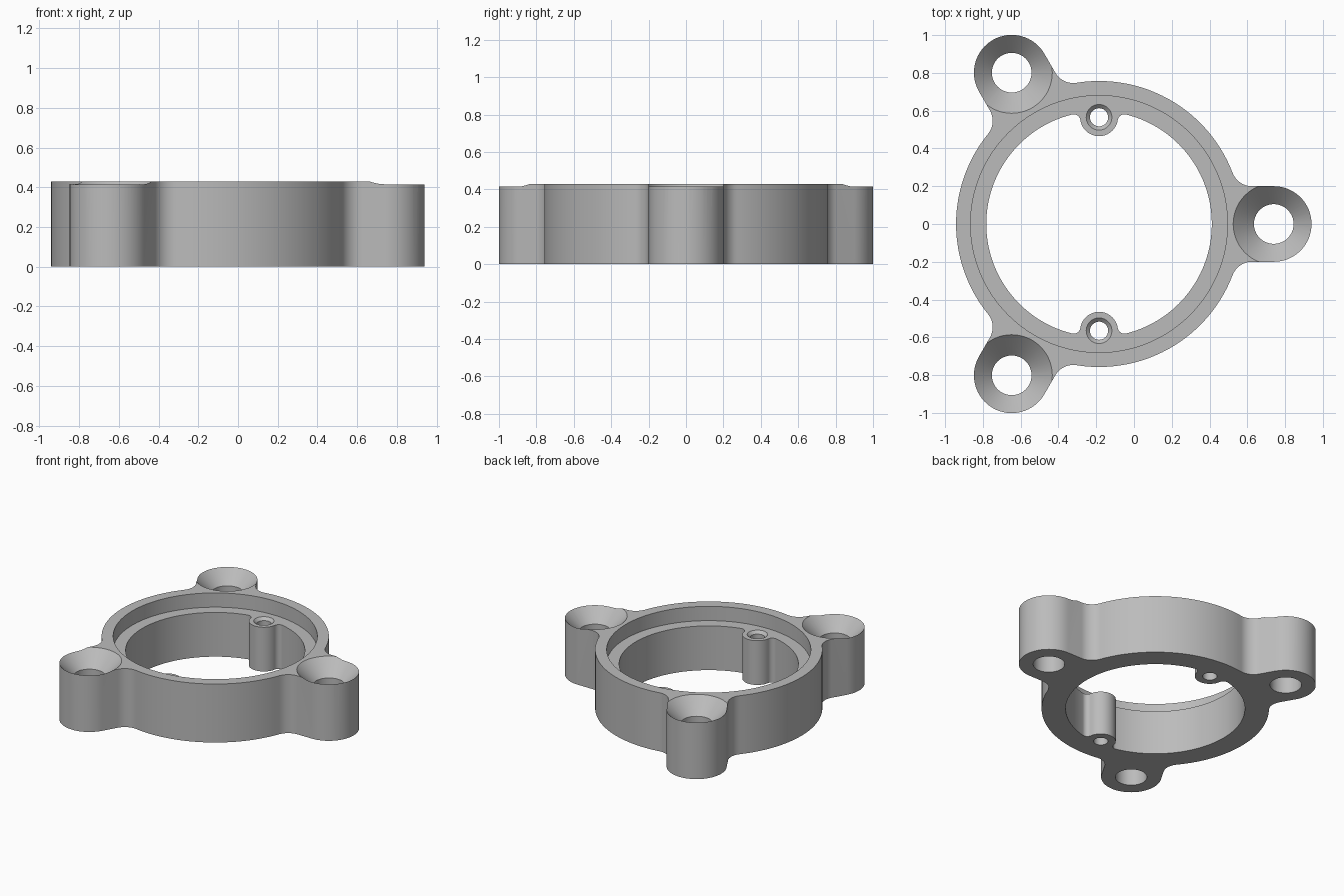
import bpy, bmesh
from math import pi, sin, cos, atan2, sqrt, radians

cube = bpy.data.objects.get("Cube")
if cube:
    bpy.data.objects.remove(cube, do_unlink=True)

# Main dimensions
CX = -0.185                       # ring centre in x
HEIGHT, LEDGE = 0.43, 0.325
R_OUT, R_RECESS, R_IN = 0.757, 0.68, 0.597
EAR_DIST, EAR_R, EAR_FILLET = 0.925, 0.2, 0.11
BOSS_DIST, BOSS_R, BOSS_FILLET = 0.565, 0.1, 0.036

grey = bpy.data.materials.new("plain grey")
grey.use_nodes = True
colour = (0.5, 0.5, 0.5, 1)
grey.diffuse_color = colour
grey.node_tree.nodes["Principled BSDF"].inputs["Base Color"].default_value = colour


def arc(cx, cy, r, a0, a1, n):
    steps = [a0 + (a1 - a0) * i / n for i in range(n + 1)]
    return [(cx + r * cos(a), cy + r * sin(a)) for a in steps]


def repeat(lobe, count, start):
    """Copy a lobe outline around the ring centre."""
    pts = []
    for k in range(count):
        a = start + 2 * pi * k / count
        pts += [(x * cos(a) - y * sin(a), x * sin(a) + y * cos(a)) for x, y in lobe]
    # drop doubled joints
    return [p for i, p in enumerate(pts)
            if abs(p[0] - pts[i - 1][0]) + abs(p[1] - pts[i - 1][1]) > 1e-5]


def make_object(name, bm):
    bmesh.ops.recalc_face_normals(bm, faces=bm.faces[:])
    mesh = bpy.data.meshes.new(name)
    bm.to_mesh(mesh)
    bm.free()
    mesh.materials.append(grey)
    obj = bpy.data.objects.new(name, mesh)
    bpy.context.collection.objects.link(obj)
    return obj


def prism(name, pts, z0, z1):
    bm = bmesh.new()
    face = bm.faces.new([bm.verts.new((x + CX, y, z0)) for x, y in pts])
    top = bmesh.ops.extrude_face_region(bm, geom=[face])["geom"]
    bmesh.ops.translate(bm, vec=(0, 0, z1 - z0),
                        verts=[v for v in top if isinstance(v, bmesh.types.BMVert)])
    return make_object(name, bm)


def turned(name, x, y, profile, n=64):
    """Solid of revolution from (radius, z) pairs."""
    bm = bmesh.new()
    rings = [[bm.verts.new((x + CX + px, y + py, z))
              for px, py in arc(0, 0, r, 0, 2 * pi, n)[:-1]] for r, z in profile]
    for low, high in zip(rings, rings[1:]):
        for i in range(n):
            j = (i + 1) % n
            bm.faces.new((low[i], low[j], high[j], high[i]))
    bm.faces.new(rings[0])
    bm.faces.new(rings[-1])
    return make_object(name, bm)


# Outer outline: ring with three filleted screw ears
fy = EAR_R + EAR_FILLET
fx = sqrt((R_OUT + EAR_FILLET) ** 2 - fy ** 2)
a = atan2(fy, fx)
ear = (arc(fx, -fy, EAR_FILLET, pi - a, pi / 2, 12)
       + arc(EAR_DIST, 0, EAR_R, -pi / 2, pi / 2, 32)
       + arc(fx, fy, EAR_FILLET, 1.5 * pi, pi + a, 12)
       + arc(0, 0, R_OUT, a, 2 * pi / 3 - a, 40))
body = prism("mounting_ring", repeat(ear, 3, 0), 0, HEIGHT)

# Inner outline: bore with two filleted bosses
rho = R_IN - BOSS_FILLET
reach = BOSS_R + BOSS_FILLET
bx = (rho ** 2 + BOSS_DIST ** 2 - reach ** 2) / (2 * BOSS_DIST)
by = sqrt(rho ** 2 - bx ** 2)
b, t = atan2(by, bx), atan2(by, BOSS_DIST - bx)
boss = (arc(bx, -by, BOSS_FILLET, -b, t, 10)
        + arc(BOSS_DIST, 0, BOSS_R, t + pi, pi - t, 24)
        + arc(bx, by, BOSS_FILLET, -t, b, 10)
        + arc(0, 0, R_IN, b, pi - b, 64))
cutters = [prism("bore_cutter", repeat(boss, 2, pi / 2), -0.1, HEIGHT + 0.1),
           turned("recess_cutter", 0, 0, [(R_RECESS, LEDGE), (R_RECESS, HEIGHT + 0.1)], 128)]

# Countersunk ear holes
for k in range(3):
    ang = 2 * pi * k / 3
    cutters.append(turned("ear_hole_cutter", EAR_DIST * cos(ang), EAR_DIST * sin(ang),
                          [(0.105, -0.1), (0.105, HEIGHT - 0.11),
                           (0.215, HEIGHT), (0.235, HEIGHT + 0.02)]))

# Small countersunk boss holes
for side in (-1, 1):
    cutters.append(turned("boss_hole_cutter", 0, side * BOSS_DIST,
                          [(0.048, -0.1), (0.048, LEDGE - 0.02),
                           (0.068, LEDGE), (0.078, LEDGE + 0.01)], 40))

# Cut everything, then remove the cutters
bpy.ops.object.select_all(action="DESELECT")
body.select_set(True)
bpy.context.view_layer.objects.active = body
for cutter in cutters:
    cutter.hide_render = True
    mod = body.modifiers.new("cut", "BOOLEAN")
    mod.operation, mod.solver, mod.object = "DIFFERENCE", "EXACT", cutter
    bpy.ops.object.modifier_apply(modifier=mod.name)
    bpy.data.objects.remove(cutter, do_unlink=True)
bpy.ops.object.shade_smooth_by_angle(angle=radians(30))
